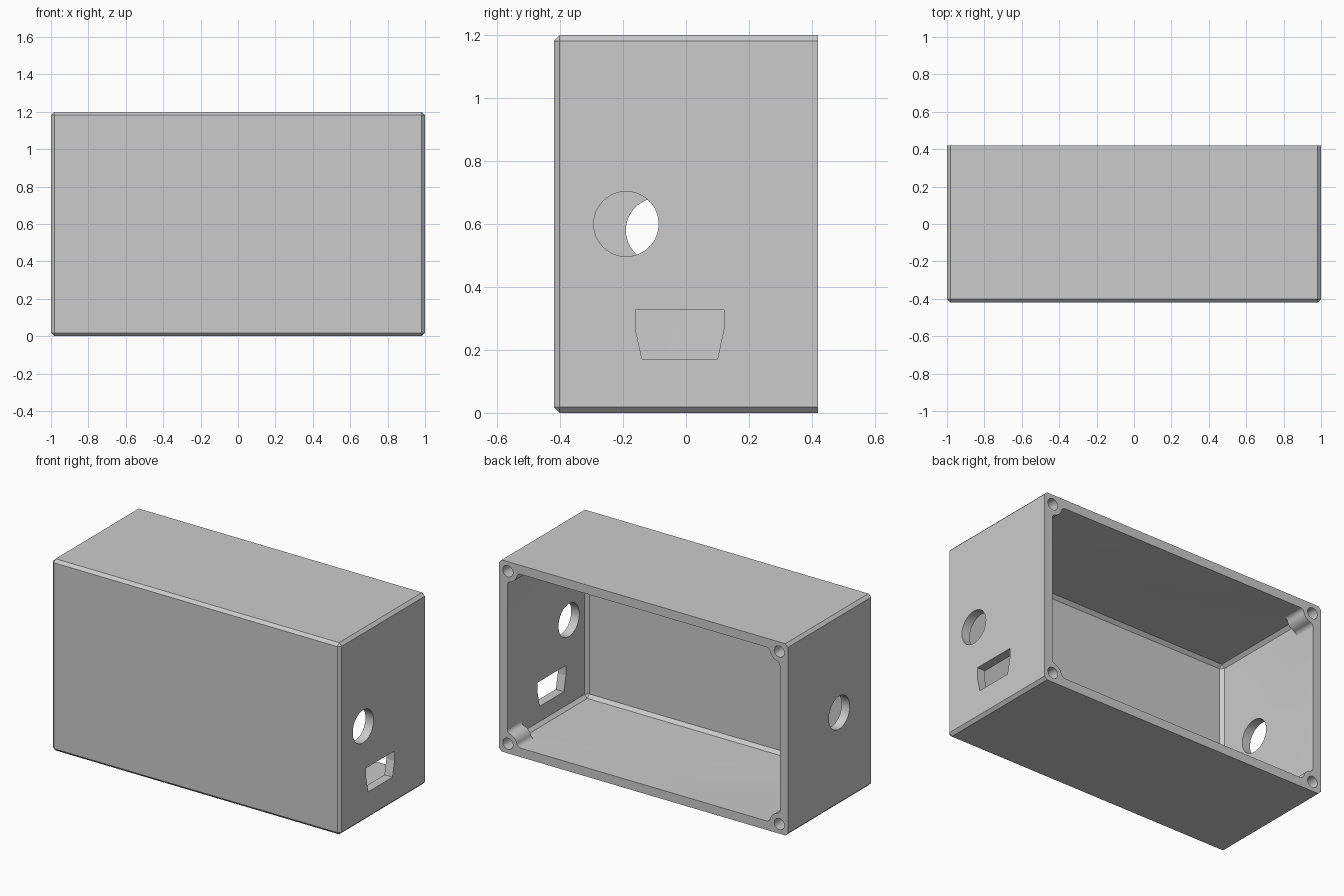
import bpy, bmesh
from math import pi, sin, cos, asin, sqrt

if "Cube" in bpy.data.objects:
    bpy.data.objects.remove(bpy.data.objects["Cube"])

W, H, BACK = 1.0, 1.2, 0.42      # half width, height, open back plane
WALL, CHAMFER = 0.056, 0.018
LONG = BACK + 0.1                # parts overshoot the back, then get trimmed

grey = bpy.data.materials.new("plain grey")
grey.use_nodes = True
grey.diffuse_color = (0.6, 0.6, 0.6, 1)
grey.node_tree.nodes["Principled BSDF"].inputs["Base Color"].default_value = (0.6, 0.6, 0.6, 1)


def finish(name, bm):
    bmesh.ops.recalc_face_normals(bm, faces=bm.faces)
    mesh = bpy.data.meshes.new(name)
    bm.to_mesh(mesh)
    bm.free()
    mesh.materials.append(grey)
    ob = bpy.data.objects.new(name, mesh)
    bpy.context.collection.objects.link(ob)
    return ob


def box(name, lo, hi, chamfer=0):
    bm = bmesh.new()
    bmesh.ops.create_cube(bm, size=1)
    for v in bm.verts:
        v.co = [hi[i] if v.co[i] > 0 else lo[i] for i in range(3)]
    if chamfer:
        bmesh.ops.bevel(bm, geom=bm.edges[:], offset=chamfer, segments=1, affect='EDGES')
    return finish(name, bm)


def prism(name, points, axis, start, end):
    """Extrude a profile along x (points are y, z) or y (points are x, z)."""
    bm = bmesh.new()
    place = (lambda p: (start, *p)) if axis == 'X' else (lambda p: (p[0], start, p[1]))
    face = bm.faces.new([bm.verts.new(place(p)) for p in points])
    new = bmesh.ops.extrude_face_region(bm, geom=[face])["geom"]
    step = (end - start, 0, 0) if axis == 'X' else (0, end - start, 0)
    bmesh.ops.translate(bm, vec=step, verts=[g for g in new if isinstance(g, bmesh.types.BMVert)])
    return finish(name, bm)


def arc(cx, cz, r, a, b, n):
    return [(cx + r * cos(a + (b - a) * i / n), cz + r * sin(a + (b - a) * i / n))
            for i in range(n + 1)]


def circle(cx, cz, r, n=64):
    return arc(cx, cz, r, 0, 2 * pi, n)[:-1]


def combine(body, other, operation):
    mod = body.modifiers.new("combine", 'BOOLEAN')
    mod.object, mod.operation, mod.solver = other, operation, 'EXACT'
    deps = bpy.context.evaluated_depsgraph_get()
    deps.update()
    mesh = bpy.data.meshes.new_from_object(body.evaluated_get(deps))
    body.modifiers.clear()
    body.data = mesh
    bpy.data.objects.remove(other)


# Chamfered shell with hollow inside
shell = box("enclosure_shell", (-W, -BACK, 0), (W, LONG, H), CHAMFER)
cavity = box("cavity", (WALL - W, WALL - BACK, WALL), (W - WALL, LONG + 0.1, H - WALL), 0.02)
combine(shell, cavity, 'DIFFERENCE')

# Screw boss profile, measured from an outer corner: fillet, round, fillet
POST, R, FILLET = 0.06, 0.065, 0.03
fv = WALL + FILLET - 0.001
tilt = asin((fv - POST) / (R + FILLET))
fu = POST + sqrt((R + FILLET) ** 2 - (fv - POST) ** 2)
fillet = arc(fu, fv, FILLET, 1.5 * pi, pi + tilt, 10)
profile = [(0.03, 0.03), (fu, 0.03)] + fillet
profile += arc(POST, POST, R, tilt, pi / 2 - tilt, 14)[1:-1]
profile += [(v, u) for u, v in reversed(fillet)] + [(0.03, fu)]

corners = [(sx, top) for sx in (-1, 1) for top in (False, True)]


def at_corner(p, sx, top):
    return (sx * (W - p[0]), H - p[1] if top else p[1])


for sx, top in corners:
    boss = [at_corner(p, sx, top) for p in profile]
    combine(shell, prism("screw_boss", boss, 'Y', 0.28, LONG - 0.03), 'UNION')

# Flat open back
combine(shell, box("back_trim", (-2, BACK, -1), (2, 1, 2)), 'DIFFERENCE')

# Blind screw holes
for sx, top in corners:
    x, z = at_corner((POST, POST), sx, top)
    combine(shell, prism("screw_hole", circle(x, z, 0.035, 48), 'Y', 0.3, 0.5), 'DIFFERENCE')

# Side openings: round holes on both ends, connector slot on the left end
slot = [(-0.16, 0.327), (0.12, 0.327), (0.12, 0.265), (0.1, 0.171), (-0.14, 0.171), (-0.16, 0.265)]
for name, points, sx in (("left_round_hole", circle(-0.19, 0.6, 0.103), 1),
                         ("right_round_hole", circle(-0.088, 0.58, 0.103), -1),
                         ("connector_slot", slot, 1)):
    combine(shell, prism(name, points, 'X', sx * 0.9, sx * 1.1), 'DIFFERENCE')

bpy.ops.object.select_all(action='DESELECT')
shell.select_set(True)
bpy.context.view_layer.objects.active = shell
bpy.ops.object.shade_smooth_by_angle(angle=0.2)
